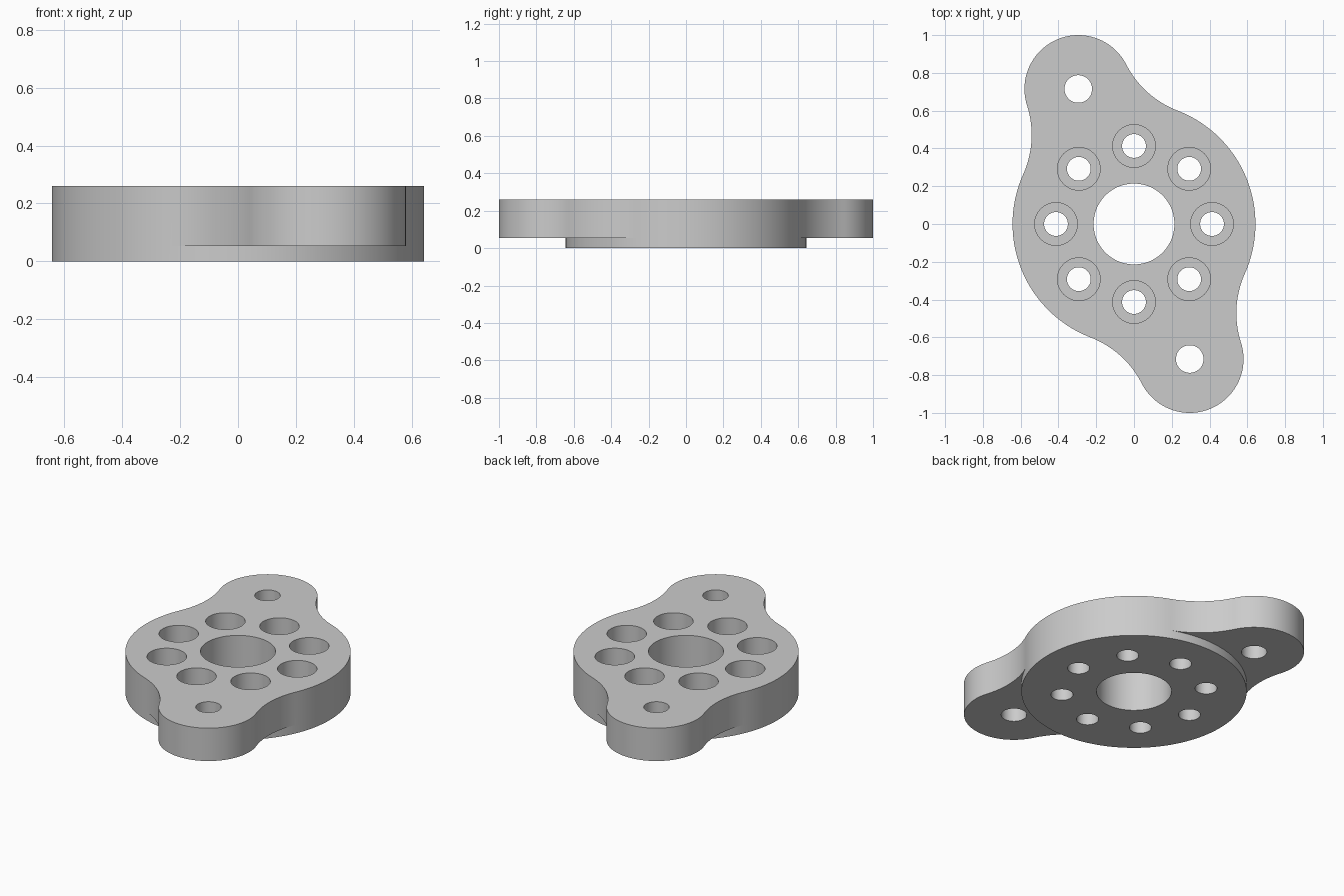
import bpy, bmesh, math
from mathutils import Vector, Matrix

cube = bpy.data.objects.get("Cube")
if cube:
    bpy.data.objects.remove(cube, do_unlink=True)

TOP, STEP, FLOOR = 0.26, 0.053, 0.10
HUB_R, EAR_R, FILLET_R = 0.643, 0.285, 0.51
EAR = Vector((-0.295, 0.715))
HOLE_RING = 0.413


def arc(center, radius, start, end, steps):
    return [Vector((center[0] + radius * math.cos(start + (end - start) * i / steps),
                    center[1] + radius * math.sin(start + (end - start) * i / steps)))
            for i in range(steps + 1)]


# Tangent fillet between the hub circle and an ear circle
dist, axis = EAR.length, math.atan2(EAR.y, EAR.x)
a, b = HUB_R + FILLET_R, EAR_R + FILLET_R
phi = math.acos((dist**2 + a**2 - b**2) / (2 * dist * a))
pivot = Vector((a * math.cos(phi), -a * math.sin(phi)))
to_ear = Vector((dist, 0)) - pivot
beta = math.atan2(to_ear.y, to_ear.x)

# Ear outline along its own axis: one half, then its mirror image
half = arc(pivot, FILLET_R, math.pi - phi, beta, 20)
half += arc((dist, 0), EAR_R, beta - math.pi, 0, 28)[1:]
ear = half + [Vector((p.x, -p.y)) for p in reversed(half[:-1])]
hidden = arc((0, 0), HUB_R, -phi, phi, 32)
side = arc((0, 0), HUB_R, phi, math.pi - phi, 36)

bm = bmesh.new()


def ring(points, angle, z):
    turn = Matrix.Rotation(angle, 2)
    return [bm.verts.new((*(turn @ p), z)) for p in points]


def wall(low, high):
    n = len(low)
    for i in range(n):
        j = (i + 1) % n
        bm.faces.new((low[i], low[j], high[j], high[i]))


# Round hub below, two-eared plate above, sharing the hub arcs at the step
bottom, step_hub, step_plate, top = [], [], [], []
for angle in (axis, axis + math.pi):
    ear_mid = ring(ear, angle, STEP)
    hub_mid = [ear_mid[0]] + ring(hidden[1:-1], angle, STEP) + [ear_mid[-1]]
    side_mid = ring(side[1:-1], angle, STEP)
    step_plate += ear_mid + side_mid
    step_hub += hub_mid + side_mid
    bottom += ring(hidden + side[1:-1], angle, 0)
    top += ring(ear + side[1:-1], angle, TOP)
    bm.faces.new(hub_mid + ear_mid[-2:0:-1])
wall(bottom, step_hub)
wall(step_plate, top)
bm.faces.new(top)
bm.faces.new(bottom[::-1])
bmesh.ops.recalc_face_normals(bm, faces=bm.faces)


def make_object(name, mesh_data):
    mesh = bpy.data.meshes.new(name)
    mesh_data.to_mesh(mesh)
    mesh_data.free()
    obj = bpy.data.objects.new(name, mesh)
    bpy.context.collection.objects.link(obj)
    return obj


plate = make_object("flange_plate", bm)

# Cutters: stacked rings of (radius, height) closed into solids
bm = bmesh.new()


def add_cutter(x, y, profile, segments):
    rings = [[bm.verts.new((*p, z)) for p in arc((x, y), r, 0, math.tau, segments)[:-1]]
             for r, z in profile]
    for low, high in zip(rings, rings[1:]):
        wall(low, high)
    bm.faces.new(rings[0][::-1])
    bm.faces.new(rings[-1])


add_cutter(0, 0, [(0.214, -0.1), (0.214, 0.4)], 80)
for s in (1, -1):
    add_cutter(EAR.x * s, EAR.y * s, [(0.073, -0.1), (0.073, 0.4)], 48)
for i in range(8):
    t = i * math.tau / 8
    add_cutter(HOLE_RING * math.cos(t), HOLE_RING * math.sin(t),
               [(0.063, -0.1), (0.063, FLOOR), (0.113, FLOOR), (0.113, 0.4)], 48)
bmesh.ops.recalc_face_normals(bm, faces=bm.faces)
cutter = make_object("hole_cutter", bm)
cutter.hide_render = True

# Material
mat = bpy.data.materials.new("light_grey")
mat.use_nodes = True
grey = (0.6, 0.6, 0.6, 1)
mat.diffuse_color = grey
mat.node_tree.nodes["Principled BSDF"].inputs["Base Color"].default_value = grey
plate.data.materials.append(mat)
cutter.data.materials.append(mat)

# Cut the holes and smooth the curved walls
mod = plate.modifiers.new("holes", 'BOOLEAN')
mod.operation, mod.solver, mod.object = 'DIFFERENCE', 'EXACT', cutter
bpy.ops.object.select_all(action='DESELECT')
plate.select_set(True)
bpy.context.view_layer.objects.active = plate
bpy.ops.object.modifier_apply(modifier=mod.name)
bpy.data.objects.remove(cutter, do_unlink=True)
bpy.ops.object.shade_smooth_by_angle(angle=math.radians(30))
